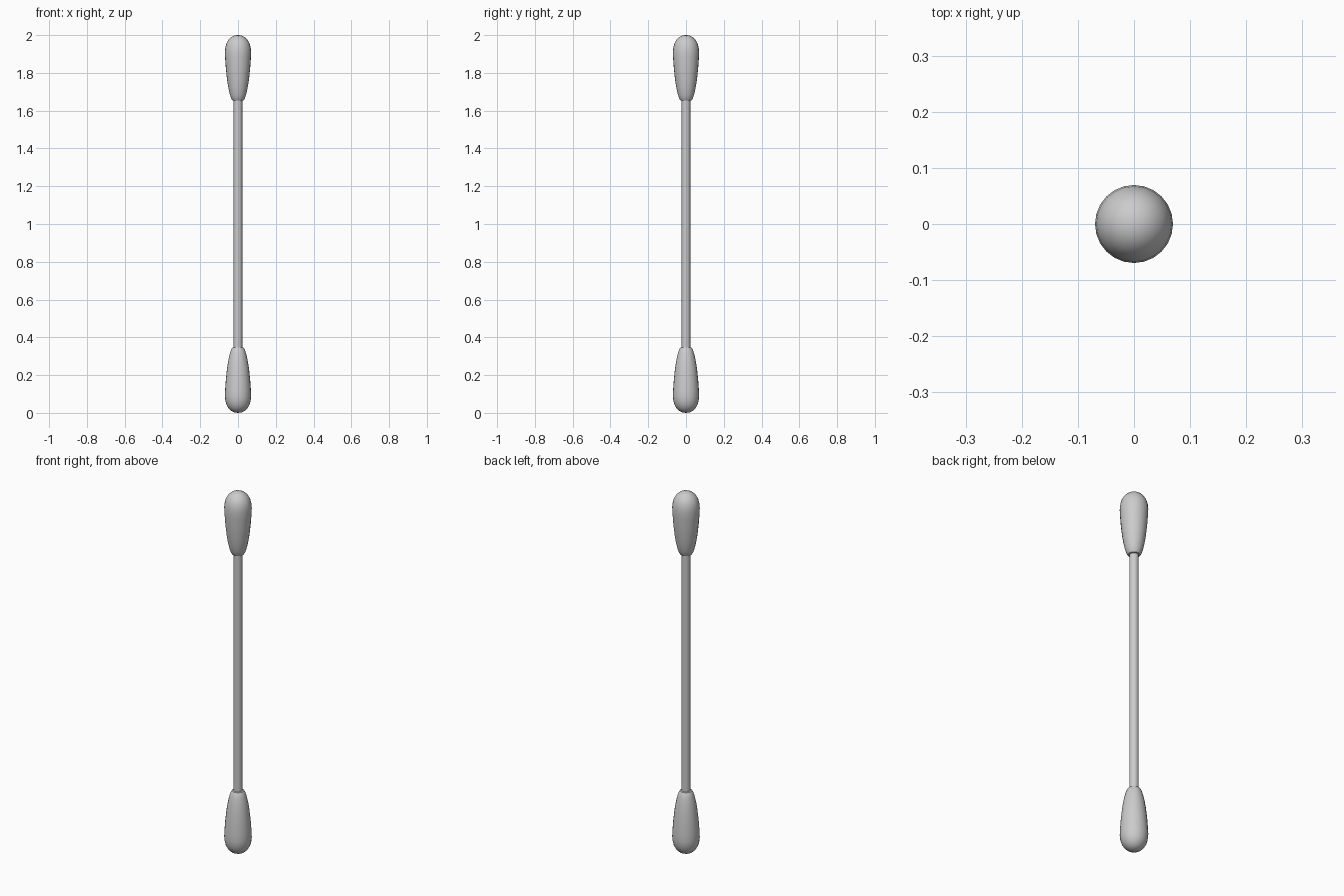
import bpy, bmesh, math

if "Cube" in bpy.data.objects:
    bpy.data.objects.remove(bpy.data.objects["Cube"])

SIDES = 24


def lathe(name, profile):
    """Spin a (radius, z) profile around the z axis."""
    bm = bmesh.new()
    verts = [bm.verts.new((r, 0, z)) for r, z in profile]
    edges = [bm.edges.new(pair) for pair in zip(verts, verts[1:])]
    bmesh.ops.spin(bm, geom=verts + edges, cent=(0, 0, 0), axis=(0, 0, 1),
                   angle=math.tau, steps=SIDES, use_duplicate=False)
    bmesh.ops.remove_doubles(bm, verts=bm.verts, dist=1e-5)
    bmesh.ops.recalc_face_normals(bm, faces=bm.faces)
    mesh = bpy.data.meshes.new(name)
    bm.to_mesh(mesh)
    bm.free()
    obj = bpy.data.objects.new(name, mesh)
    bpy.context.collection.objects.link(obj)
    bpy.context.view_layer.objects.active = obj
    obj.select_set(True)
    bpy.ops.object.shade_smooth_by_angle(angle=math.radians(40))
    obj.select_set(False)
    return obj


# Cotton tip: round end, widest near it, tapering to the stick
tip = [(0, 0), (0.018, 0.002), (0.035, 0.010), (0.050, 0.024), (0.061, 0.043),
       (0.067, 0.065), (0.0695, 0.09), (0.068, 0.125), (0.064, 0.18),
       (0.058, 0.235), (0.051, 0.28), (0.043, 0.315), (0.036, 0.336),
       (0.030, 0.345), (0.022, 0.347)]
lathe("bottom_cotton_tip", tip)
lathe("top_cotton_tip", [(r, 2 - z) for r, z in tip])

# Thin stick, running into both tips
lathe("stick", [(0, 0.3), (0.023, 0.3), (0.023, 1.7), (0, 1.7)])
